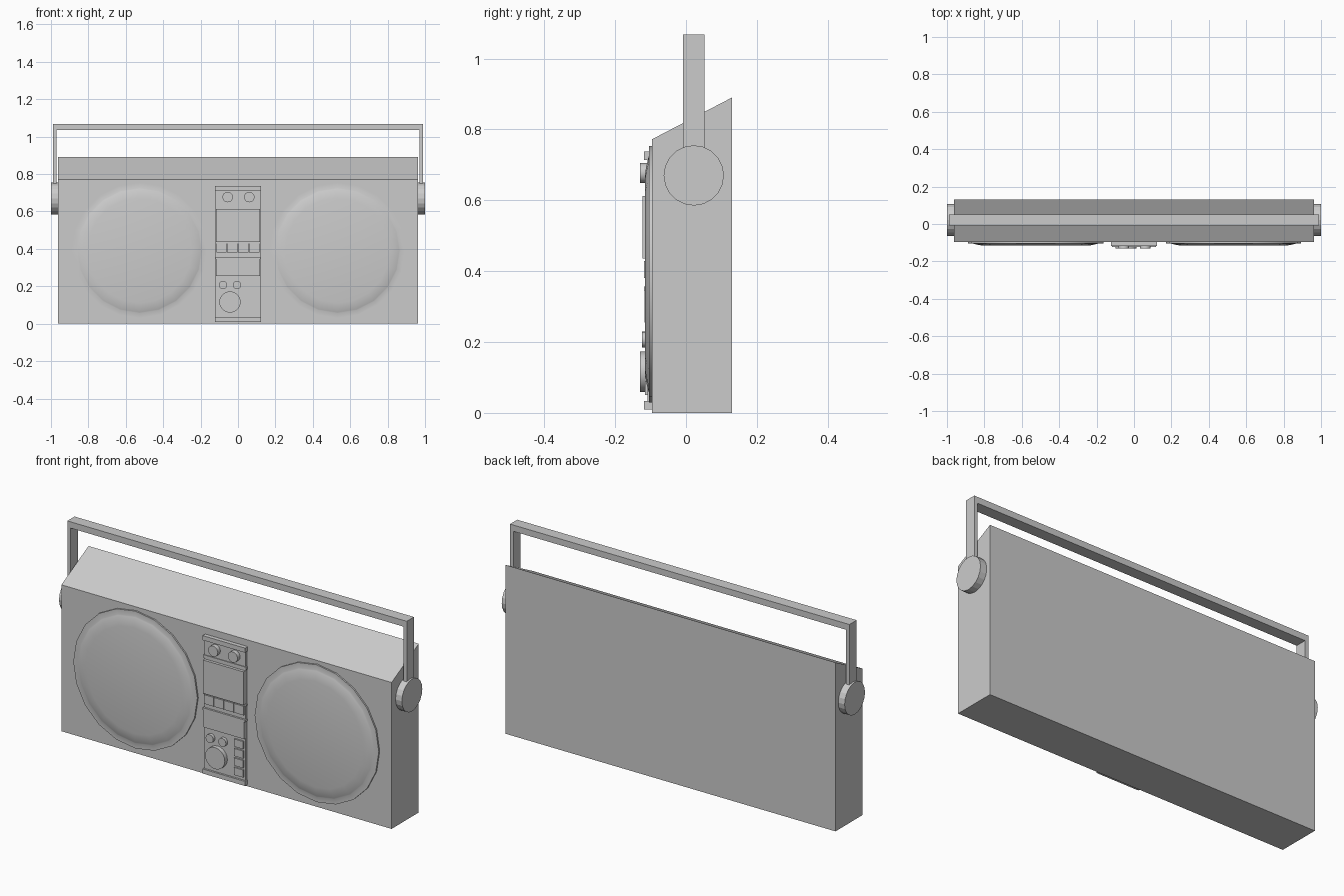
import bpy, bmesh, math

if "Cube" in bpy.data.objects:
    bpy.data.objects.remove(bpy.data.objects["Cube"])

FRONT = -0.096   # y of the case front


def finish(name, bm, smooth=None):
    bmesh.ops.recalc_face_normals(bm, faces=bm.faces[:])
    me = bpy.data.meshes.new(name)
    bm.to_mesh(me)
    bm.free()
    ob = bpy.data.objects.new(name, me)
    bpy.context.collection.objects.link(ob)
    if smooth:
        bpy.ops.object.select_all(action='DESELECT')
        ob.select_set(True)
        bpy.context.view_layer.objects.active = ob
        bpy.ops.object.shade_smooth_by_angle(angle=math.radians(smooth))
    return ob


def prism(name, pts, offset):
    """Extrude a closed 3D outline along an offset."""
    bm = bmesh.new()
    f = bm.faces.new([bm.verts.new(p) for p in pts])
    r = bmesh.ops.extrude_face_region(bm, geom=[f])
    bmesh.ops.translate(bm, vec=offset,
                        verts=[g for g in r['geom'] if isinstance(g, bmesh.types.BMVert)])
    return finish(name, bm)


def box(name, x0, x1, z0, z1, y, back=FRONT + 0.01):
    pts = [(x0, back, z0), (x1, back, z0), (x1, back, z1), (x0, back, z1)]
    return prism(name, pts, (0, y - back, 0))


def turned(name, x, z, profile, n):
    """Capped round part facing the front; profile is (radius, y) from the back."""
    bm = bmesh.new()
    ang = [2 * math.pi * i / n for i in range(n)]
    rings = [[bm.verts.new((x + r * math.cos(a), y, z + r * math.sin(a))) for a in ang]
             for r, y in profile]
    for a, b in zip(rings, rings[1:]):
        for i in range(n):
            j = (i + 1) % n
            bm.faces.new((a[i], a[j], b[j], b[i]))
    bm.faces.new(rings[0])
    bm.faces.new(rings[-1])
    return finish(name, bm, 30)


# Case with sloping top
prism("case", [(-0.963, FRONT, 0), (-0.963, 0.13, 0), (-0.963, 0.13, 0.89),
               (-0.963, FRONT, 0.772)], (1.926, 0, 0))

# Speakers: flat rim and raised grille
for side, x in (("left", -0.526), ("right", 0.532)):
    turned(side + "_speaker", x, 0.391,
           [(0.362, FRONT + 0.005), (0.362, -0.104), (0.335, -0.104), (0.33, -0.106),
            (0.305, -0.112), (0.28, -0.116)], 20)

# Carrying handle
xo, xi, zt, zi, zb = 0.99, 0.971, 1.068, 1.035, 0.67
prism("handle", [(x, -0.008, z) for x, z in
                 [(-xo, zb), (-xo, zt), (xo, zt), (xo, zb),
                  (xi, zb), (xi, zi), (-xi, zi), (-xi, zb)]], (0, 0.06, 0))

# Handle pivots
for side, s in (("left", -1), ("right", 1)):
    prism(side + "_handle_pivot",
          [(s * 0.955, 0.022 + 0.085 * math.cos(i * math.pi / 10),
            0.67 + 0.085 * math.sin(i * math.pi / 10)) for i in range(20)],
          (s * 0.045, 0, 0))

# Control panel, its cross strips and raised sections
box("control_panel", -0.119, 0.119, 0.012, 0.735, -0.108)
for name, z0, z1, y in (("top_strip", 0.713, 0.737, -0.118), ("upper_strip", 0.618, 0.634, -0.112),
                        ("deck_strip", 0.428, 0.436, -0.112), ("middle_strip", 0.345, 0.357, -0.118),
                        ("bottom_strip", 0.01, 0.034, -0.118)):
    box(name, -0.124, 0.124, z0, z1, y)
box("cassette_door", -0.118, 0.118, 0.436, 0.612, -0.123)
box("tuner_window", -0.118, 0.118, 0.255, 0.345, -0.117)

# Deck keys and side push buttons
for i in range(4):
    x = -0.116 + i * 0.0585
    box(f"deck_key_{i + 1}", x, x + 0.0555, 0.38, 0.428, -0.118)
    z = 0.05 + i * 0.05
    box(f"push_button_{i + 1}", 0.058, 0.11, z, z + 0.04, -0.116)

# Knobs
for name, x, z, r, y in (("top_knob_left", -0.055, 0.677, 0.028, -0.13),
                         ("top_knob_right", 0.06, 0.677, 0.028, -0.13),
                         ("small_knob_left", -0.08, 0.207, 0.022, -0.124),
                         ("small_knob_right", -0.006, 0.207, 0.022, -0.124),
                         ("volume_knob", -0.043, 0.116, 0.057, -0.13)):
    turned(name, x, z, [(r, FRONT), (r, y)], 20)
